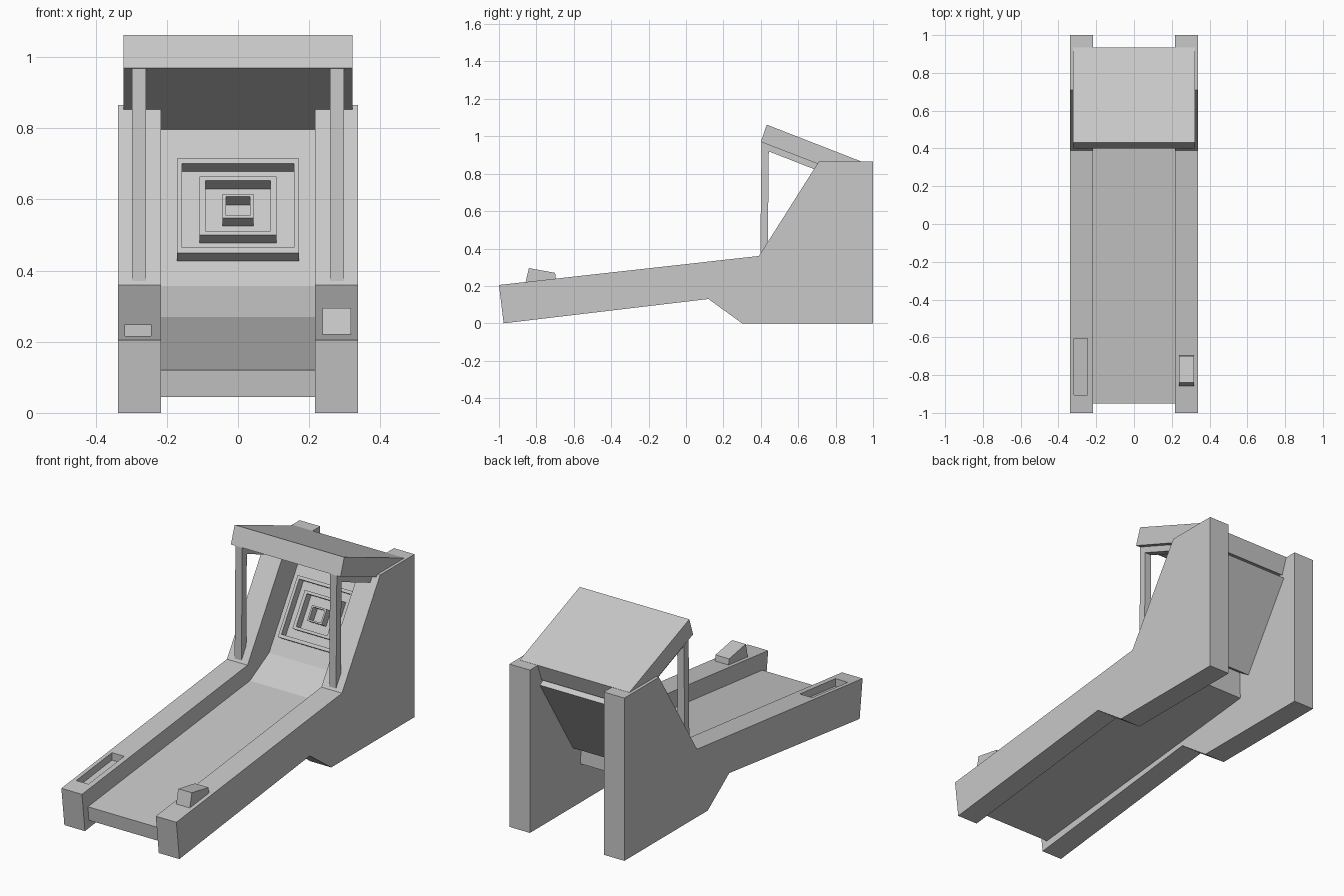
import bpy
import bmesh
from mathutils import Vector

if "Cube" in bpy.data.objects:
    bpy.data.objects.remove(bpy.data.objects["Cube"], do_unlink=True)

# Single painted grey
GREY = (0.58, 0.58, 0.58, 1)
grey = bpy.data.materials.new("plain_grey")
grey.use_nodes = True
grey.diffuse_color = GREY
grey.node_tree.nodes["Principled BSDF"].inputs["Base Color"].default_value = GREY


def finish(name, bm):
    bmesh.ops.recalc_face_normals(bm, faces=bm.faces)
    mesh = bpy.data.meshes.new(name)
    bm.to_mesh(mesh)
    bm.free()
    mesh.materials.append(grey)
    obj = bpy.data.objects.new(name, mesh)
    bpy.context.collection.objects.link(obj)
    return obj


def slab(name, profile, x0, x1):
    """Extrude a (y, z) outline from x0 to x1."""
    bm = bmesh.new()
    face = bm.faces.new([bm.verts.new((x0, y, z)) for y, z in profile])
    out = bmesh.ops.extrude_face_region(bm, geom=[face])
    verts = [v for v in out["geom"] if isinstance(v, bmesh.types.BMVert)]
    bmesh.ops.translate(bm, verts=verts, vec=(x1 - x0, 0, 0))
    return finish(name, bm)


# Shared slopes: rail top and leaning target board
RAIL_SLOPE = 0.112
BOARD_START = Vector((0, 0.57, 0.355))
BOARD_END = Vector((0, 0.849, 0.796))
BOARD_DIR = (BOARD_END - BOARD_START).normalized()
BOARD_OUT = Vector((0, -BOARD_DIR.z, BOARD_DIR.y))


def rail_z(y):
    return 0.205 + (y + 1) * RAIL_SLOPE


# Side walls with rails, posts and brackets, one per side
wall = [(-1, 0.205), (-0.975, 0), (0.12, 0.13), (0.3, 0), (1, 0),
        (1, 0.865), (0.71, 0.865), (0.39, 0.36)]
post = [(0.397, 0.35), (0.437, 0.38), (0.443, 0.96), (0.404, 0.975)]
bracket = [(0.42, 0.965), (0.42, 0.928), (0.76, 0.795), (0.76, 0.832)]
walls = {}
for side, sign in (("left", 1), ("right", -1)):
    walls[side] = slab(side + "_wall", wall, sign * 0.217, sign * 0.338)
    slab(side + "_post", post, sign * 0.258, sign * 0.298)
    slab(side + "_bracket", bracket, sign * 0.258, sign * 0.298)

# Ball tray recessed into the right rail
y0, y1, depth = -0.905, -0.605, 0.04
cutter = slab("tray_cutter", [(y0, rail_z(y0) - depth), (y1, rail_z(y1) - depth),
                              (y1, rail_z(y1) + depth), (y0, rail_z(y0) + depth)],
              -0.317, -0.245)
cutter.hide_render = True
cutter.hide_viewport = True
cut = walls["right"].modifiers.new("tray", "BOOLEAN")
cut.operation = "DIFFERENCE"
cut.solver = "EXACT"
cut.object = cutter

# Control block on the left rail
slab("control_block", [(-0.86, 0.21), (-0.84, 0.295), (-0.7, 0.27), (-0.695, 0.23)],
     0.237, 0.317)

# Lane with its kicked-up end
slab("lane", [(-0.95, 0.12), (0.41, 0.27), (0.57, 0.357), (0.575, 0.205), (-0.942, 0.045)],
     -0.217, 0.217)

# Target board
back = BOARD_OUT * -0.08
corners = [BOARD_START, BOARD_END, BOARD_END + back, BOARD_START + back]
slab("target_board", [(p.y, p.z) for p in corners], -0.217, 0.217)

# Sloping roof
slab("roof", [(0.4, 0.97), (0.432, 1.062), (0.935, 0.866), (0.903, 0.776)], -0.322, 0.322)


def on_board(x, z, out):
    along = (z - BOARD_START.z) / BOARD_DIR.z
    p = BOARD_START + BOARD_DIR * along + BOARD_OUT * out
    return (x, p.y, p.z)


def frame(name, outer, inner):
    """Raised rectangular rim; each rectangle is (half width, low z, high z)."""
    bm = bmesh.new()

    def loop(rect, out):
        w, lo, hi = rect
        return [bm.verts.new(on_board(x, z, out))
                for x, z in ((-w, lo), (w, lo), (w, hi), (-w, hi))]

    loops = [loop(outer, 0), loop(outer, 0.043), loop(inner, 0.043), loop(inner, 0)]
    for a, b in zip(loops, loops[1:] + loops[:1]):
        for i in range(4):
            j = (i + 1) % 4
            bm.faces.new((a[i], a[j], b[j], b[i]))
    return finish(name, bm)


# Nested target rims
frame("outer_target_rim", (0.172, 0.427, 0.692), (0.157, 0.442, 0.678))
frame("middle_target_rim", (0.108, 0.477, 0.642), (0.091, 0.489, 0.63))
frame("inner_target_rim", (0.043, 0.525, 0.592), (0.034, 0.532, 0.585))
